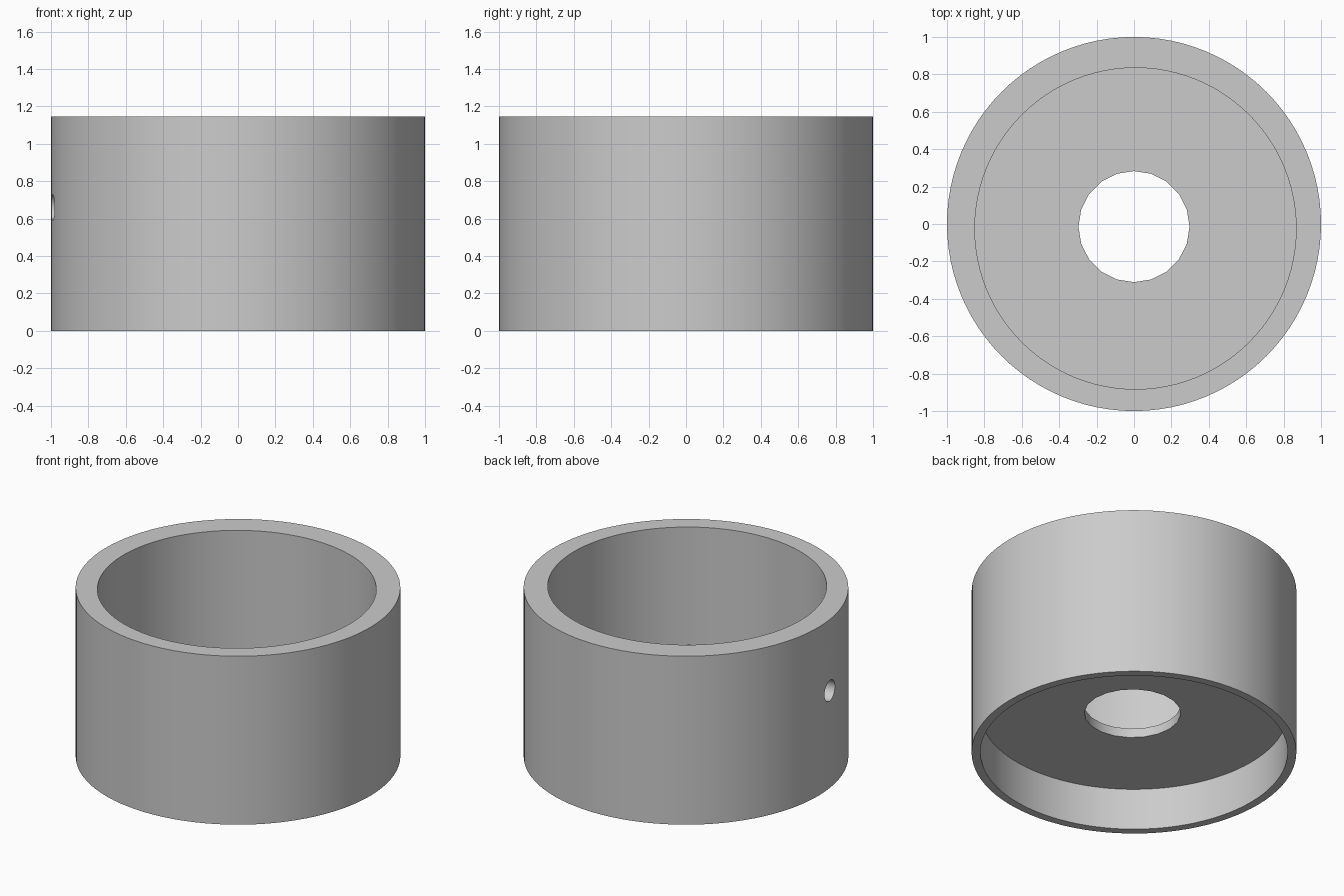
import bpy
import math

cube = bpy.data.objects.get("Cube")
if cube:
    bpy.data.objects.remove(cube, do_unlink=True)

HEIGHT = 1.145

grey = bpy.data.materials.new("plain_grey")
grey.use_nodes = True
colour = (0.6, 0.6, 0.6, 1)
grey.diffuse_color = colour
grey.node_tree.nodes["Principled BSDF"].inputs["Base Color"].default_value = colour


def cylinder(name, radius, bottom, top, centre=(0, 0), sides=96):
    """Upright cylinder between two heights."""
    bpy.ops.mesh.primitive_cylinder_add(
        vertices=sides, radius=radius, depth=top - bottom,
        location=(*centre, (bottom + top) / 2))
    obj = bpy.context.object
    obj.name = name
    obj.data.materials.append(grey)
    return obj


# Solid outer drum
body = cylinder("cup_body", 1, 0, HEIGHT)

# Deep upper bore, shallow bottom recess and the hole through the floor
upper_bore = cylinder("upper_bore_cutter", 0.859, 0.345, HEIGHT + 0.1, (0.008, -0.024))
recess = cylinder("bottom_recess_cutter", 0.946, -0.1, 0.283)
floor_hole = cylinder("floor_hole_cutter", 0.297, 0.2, 0.5, (0, -0.014), 20)

# Small radial screw hole through the side wall
angle = math.radians(187.5)
screw_hole = cylinder("screw_hole_cutter", 0.07, -0.2, 0.2, sides=24)
screw_hole.rotation_euler = (0, math.pi / 2, angle)
screw_hole.location = (0.95 * math.cos(angle), 0.95 * math.sin(angle), 0.66)

# Cut everything out of the drum
for cutter in (upper_bore, recess, floor_hole, screw_hole):
    cut = body.modifiers.new(cutter.name, "BOOLEAN")
    cut.operation = "DIFFERENCE"
    cut.solver = "EXACT"
    cut.object = cutter

bpy.ops.object.select_all(action="DESELECT")
body.select_set(True)
bpy.context.view_layer.objects.active = body
for modifier in list(body.modifiers):
    bpy.ops.object.modifier_apply(modifier=modifier.name)
for cutter in (upper_bore, recess, floor_hole, screw_hole):
    bpy.data.objects.remove(cutter, do_unlink=True)

bpy.ops.object.shade_smooth_by_angle(angle=math.radians(30))
